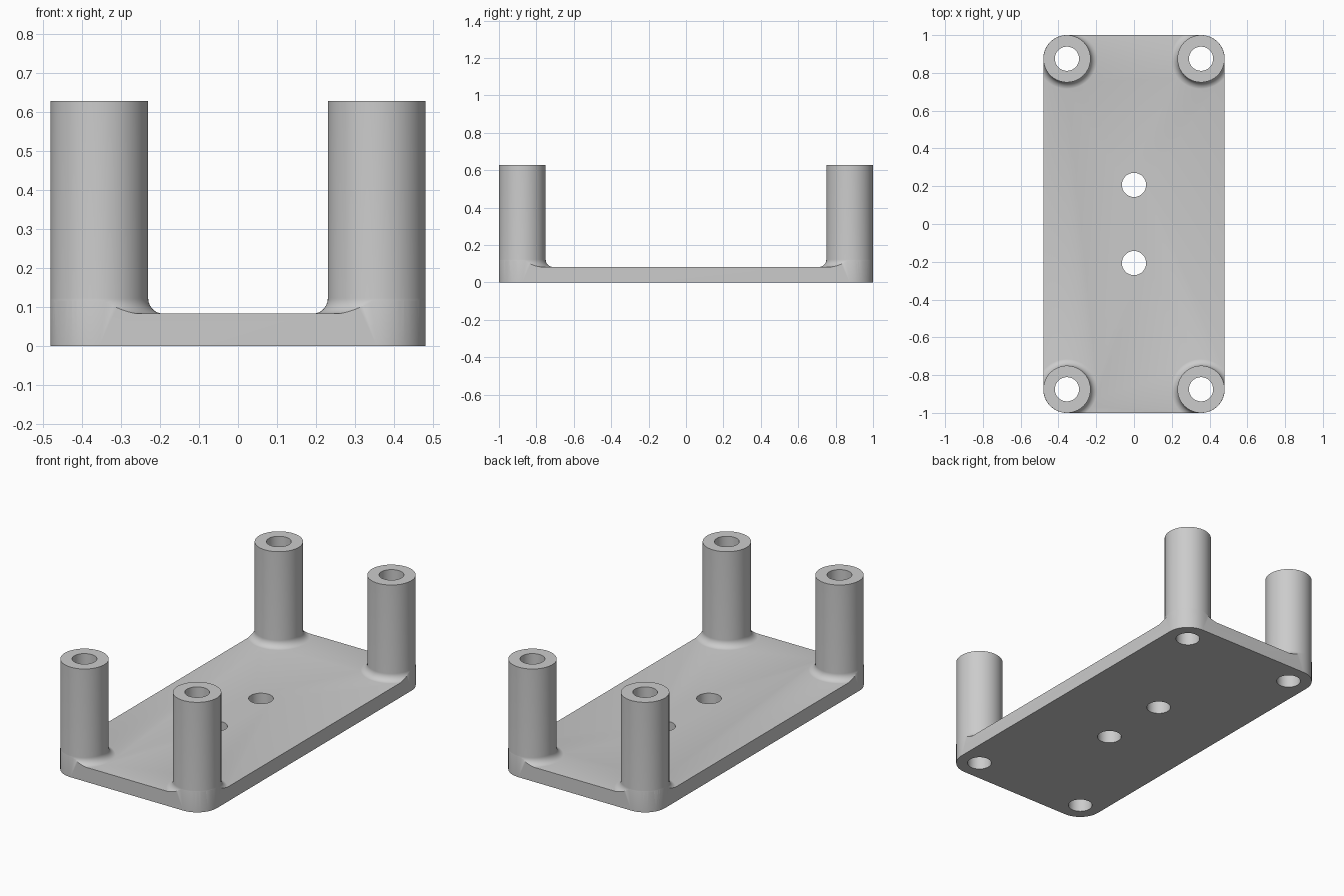
import bpy, bmesh, math

cube = bpy.data.objects.get("Cube")
if cube:
    bpy.data.objects.remove(cube, do_unlink=True)

HX, HY, BASE, TOP = 0.48, 1.0, 0.083, 0.627   # half sizes, plate and post heights
POST_R, HOLE_R, FILLET = 0.125, 0.064, 0.04
SEG = 64
PX, PY = HX - POST_R, HY - POST_R
CORNERS = [(sx * PX, sy * PY) for sx in (-1, 1) for sy in (-1, 1)]

grey = bpy.data.materials.new("light grey")
grey.use_nodes = True
colour = (0.6, 0.6, 0.6, 1)
grey.diffuse_color = colour
grey.node_tree.nodes["Principled BSDF"].inputs["Base Color"].default_value = colour


def make_object(name, bm):
    bmesh.ops.recalc_face_normals(bm, faces=bm.faces[:])
    mesh = bpy.data.meshes.new(name)
    bm.to_mesh(mesh)
    bm.free()
    mesh.materials.append(grey)
    obj = bpy.data.objects.new(name, mesh)
    bpy.context.collection.objects.link(obj)
    return obj


def prism(name, outline, z0, z1):
    bm = bmesh.new()
    rings = [[bm.verts.new((x, y, z)) for x, y in outline] for z in (z0, z1)]
    bridge(bm, rings)
    return make_object(name, bm)


def bridge(bm, rings):
    n = len(rings[0])
    for a, b in zip(rings, rings[1:]):
        for i in range(n):
            j = (i + 1) % n
            bm.faces.new((a[i], a[j], b[j], b[i]))
    bm.faces.new(rings[0][::-1])
    bm.faces.new(rings[-1])


def circle(cx, cy, r):
    return [(cx + r * math.cos(2 * math.pi * i / SEG),
             cy + r * math.sin(2 * math.pi * i / SEG)) for i in range(SEG)]


def lathe(name, cx, cy, profile):
    bm = bmesh.new()
    rings = [[bm.verts.new((x, y, z)) for x, y in circle(cx, cy, r)] for r, z in profile]
    bridge(bm, rings)
    return make_object(name, bm)


def combine(target, other, operation):
    mod = target.modifiers.new("combine", "BOOLEAN")
    mod.operation, mod.object, mod.solver = operation, other, "EXACT"
    bpy.context.view_layer.objects.active = target
    bpy.ops.object.modifier_apply(modifier=mod.name)
    bpy.data.objects.remove(other, do_unlink=True)


# Oversized slab, trimmed to the rounded outline later
bracket = prism("standoff_bracket", [(-1, -2), (1, -2), (1, 2), (-1, 2)], -0.1, BASE)

# Posts with a filleted foot
profile = [(POST_R + FILLET, BASE / 2)]
for i in range(13):
    a = math.pi / 2 * i / 12
    profile.append((POST_R + FILLET * (1 - math.sin(a)),
                    BASE - 0.0004 + FILLET * (1 - math.cos(a))))
profile.append((POST_R, TOP))
for x, y in CORNERS:
    combine(bracket, lathe("post", x, y, profile), "UNION")

# Trim everything to the rounded rectangle
outline = []
radius = POST_R + 0.0004
for k, (sx, sy) in enumerate([(1, 1), (-1, 1), (-1, -1), (1, -1)]):
    for i in range(17):
        a = math.pi / 2 * (k + i / 16)
        outline.append((sx * PX + radius * math.cos(a), sy * PY + radius * math.sin(a)))
combine(bracket, prism("outline", outline, 0, 1), "INTERSECT")

# Through holes in the posts and the plate centre
for x, y in CORNERS + [(0, -0.207), (0, 0.207)]:
    combine(bracket, prism("hole", circle(x, y, HOLE_R), -0.5, 1.5), "DIFFERENCE")

bpy.ops.object.select_all(action="DESELECT")
bracket.select_set(True)
bpy.context.view_layer.objects.active = bracket
bpy.ops.object.shade_smooth_by_angle(angle=math.radians(30))
